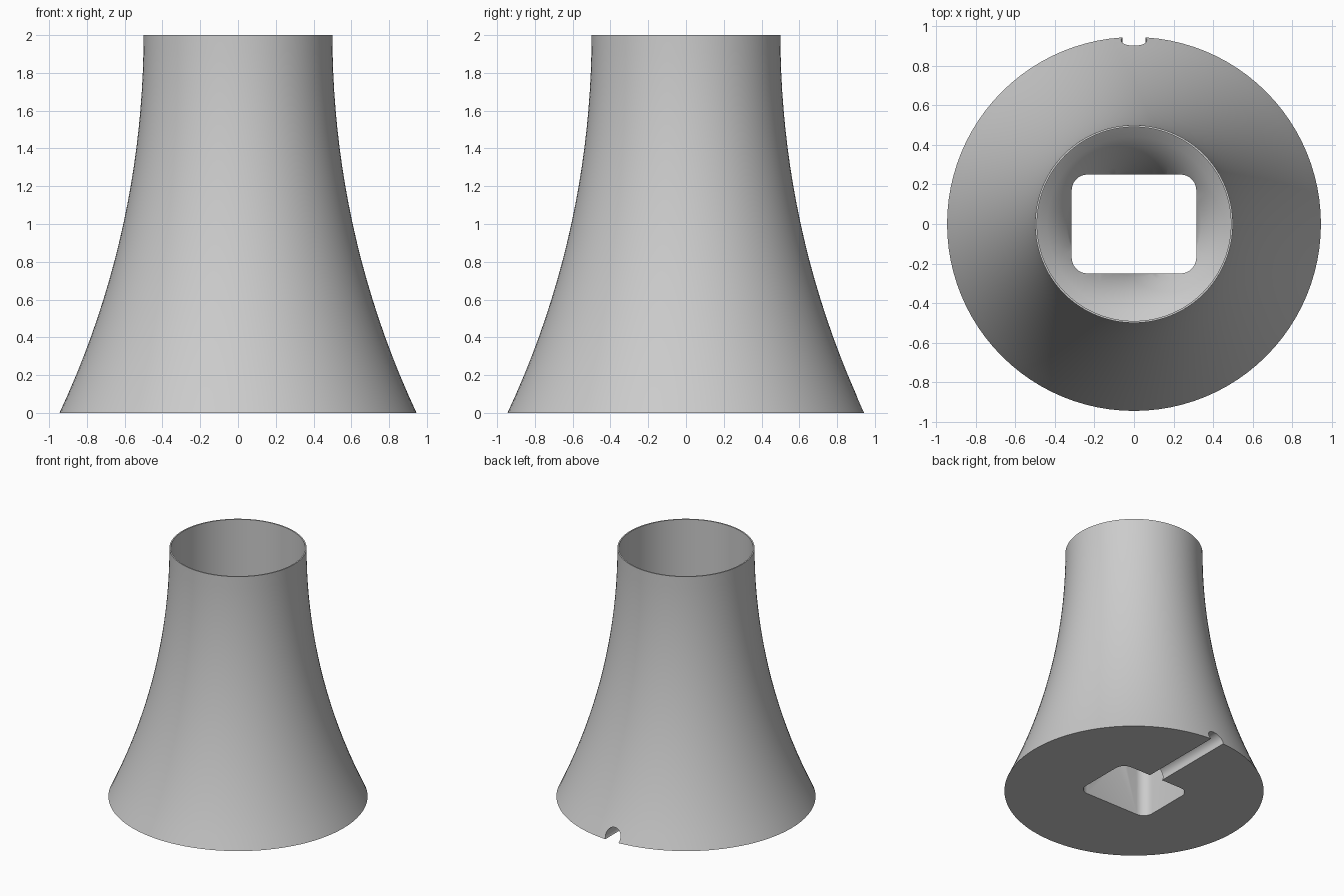
import bpy, bmesh, math
from mathutils import Matrix

if "Cube" in bpy.data.objects:
    bpy.data.objects.remove(bpy.data.objects["Cube"])

SEG = 96


def mesh_object(name, bm):
    bmesh.ops.recalc_face_normals(bm, faces=bm.faces)
    me = bpy.data.meshes.new(name)
    bm.to_mesh(me)
    bm.free()
    ob = bpy.data.objects.new(name, me)
    bpy.context.collection.objects.link(ob)
    return ob


def revolve(name, profile):
    """Closed solid from (radius, z) points, capped at both ends."""
    bm = bmesh.new()
    rings = []
    for r, z in profile:
        rings.append([bm.verts.new((r * math.cos(2 * math.pi * i / SEG),
                                    r * math.sin(2 * math.pi * i / SEG), z))
                      for i in range(SEG)])
    for a, b in zip(rings, rings[1:]):
        for i in range(SEG):
            j = (i + 1) % SEG
            bm.faces.new((a[i], a[j], b[j], b[i]))
    bm.faces.new(rings[0])
    bm.faces.new(rings[-1])
    return mesh_object(name, bm)


def rounded_prism(name, hx, hy, rad, z0, z1, steps=8):
    bm = bmesh.new()
    outline = []
    for k, (sx, sy) in enumerate([(1, 1), (-1, 1), (-1, -1), (1, -1)]):
        for s in range(steps + 1):
            a = math.pi / 2 * (k + s / steps)
            outline.append((sx * (hx - rad) + rad * math.cos(a),
                            sy * (hy - rad) + rad * math.sin(a)))
    face = bm.faces.new([bm.verts.new((x, y, z0)) for x, y in outline])
    top = bmesh.ops.extrude_face_region(bm, geom=[face])
    verts = [v for v in top["geom"] if isinstance(v, bmesh.types.BMVert)]
    bmesh.ops.translate(bm, verts=verts, vec=(0, 0, z1 - z0))
    return mesh_object(name, bm)


# Flared body: circular arc, upright at the top
top_r, base_r, height, steps = 0.5, 0.945, 2.0, 20
flare = base_r - top_r
arc = (height ** 2 + flare ** 2) / (2 * flare)
profile = []
for i in range(steps + 1):
    z = height * i / steps
    profile.append((top_r + arc - math.sqrt(arc ** 2 - (height - z) ** 2), z))
body = revolve("flared_stand", profile)

# Bore with a funnel floor
bore = revolve("bore_cutter", [
    (0.24, 0.25), (0.25, 0.33), (0.27, 0.42), (0.30, 0.51), (0.34, 0.59),
    (0.39, 0.66), (0.44, 0.71), (0.49, 0.75), (0.49, 2.1)])

# Rounded rectangular opening through the base
opening = rounded_prism("opening_cutter", 0.315, 0.25, 0.08, -0.1, 0.85)

# Cable channel running out of the back
bm = bmesh.new()
bmesh.ops.create_cone(bm, cap_ends=True, segments=32, radius1=0.065,
                      radius2=0.065, depth=1.1,
                      matrix=Matrix.Translation((0, 0.65, 0.03))
                      @ Matrix.Rotation(math.pi / 2, 4, 'X'))
channel = mesh_object("cable_channel_cutter", bm)

for cutter in (bore, opening, channel):
    mod = body.modifiers.new(cutter.name, 'BOOLEAN')
    mod.operation = 'DIFFERENCE'
    mod.solver = 'EXACT'
    mod.object = cutter
    cutter.hide_render = True
    cutter.display_type = 'WIRE'

# Apply the cuts, then smooth with sharp rims
bpy.context.view_layer.objects.active = body
bpy.ops.object.select_all(action='DESELECT')
body.select_set(True)
for mod in list(body.modifiers):
    bpy.ops.object.modifier_apply(modifier=mod.name)
for cutter in (bore, opening, channel):
    bpy.data.objects.remove(cutter)
bpy.ops.object.shade_smooth_by_angle(angle=math.radians(30))
